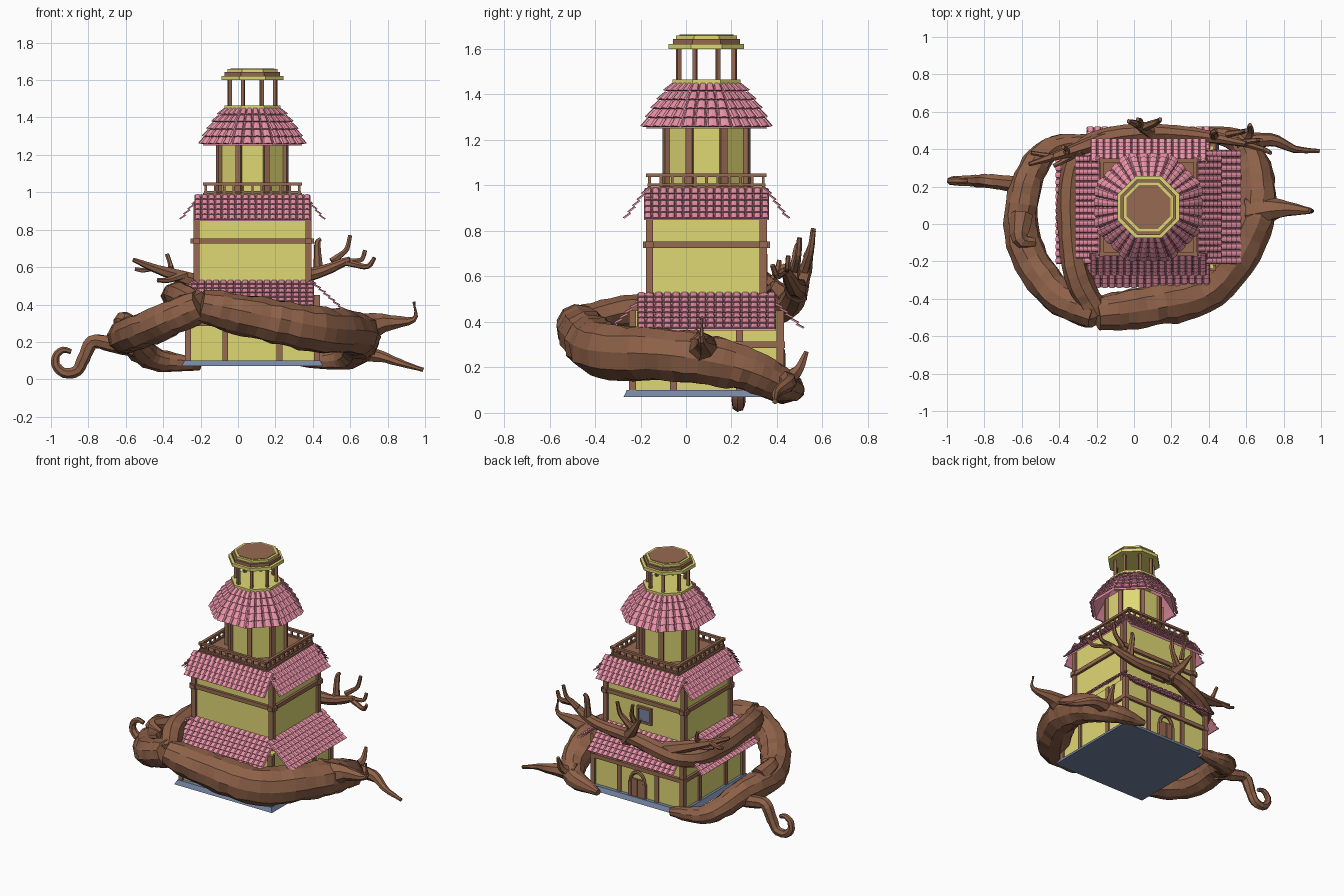
import bpy, bmesh, math, random
from mathutils import Vector, Matrix

if "Cube" in bpy.data.objects:
    bpy.data.objects.remove(bpy.data.objects["Cube"])

random.seed(4)
CX, CY = 0.077, 0.09          # building axis
PI = math.pi


def mat(name, *rgb):
    m = bpy.data.materials.new(name)
    m.diffuse_color = (*rgb, 1)
    m.use_nodes = True
    m.node_tree.nodes["Principled BSDF"].inputs["Base Color"].default_value = m.diffuse_color
    return m


WOOD = mat("timber", .31, .145, .085)
BARK = mat("bark", .27, .12, .066)
WALL = mat("plaster", .74, .69, .175)
PINK = mat("roof_tile", .82, .29, .39)
STONE = mat("stone", .18, .24, .36)


def finish(bm, name, m):
    bmesh.ops.recalc_face_normals(bm, faces=bm.faces)
    me = bpy.data.meshes.new(name)
    bm.to_mesh(me)
    bm.free()
    me.materials.append(m)
    bpy.context.collection.objects.link(bpy.data.objects.new(name, me))


def box(bm, c, s, ang=0):
    """Box relative to the building axis, turned about it by ang."""
    M = (Matrix.Translation((CX, CY, 0)) @ Matrix.Rotation(ang, 4, 'Z')
         @ Matrix.Translation(c) @ Matrix.Diagonal((*s, 1)))
    bmesh.ops.create_cube(bm, size=1, matrix=M)


def prism(name, m, n, z0, z1, ax, ay=None, flare=1):
    """Prism with flat sides facing the axes; ax, ay = half widths."""
    bm = bmesh.new()
    k = 1 / math.cos(PI / n)
    M = (Matrix.Translation((CX, CY, (z0 + z1) / 2)) @ Matrix.Diagonal((ax, ay or ax, 1, 1))
         @ Matrix.Rotation(PI / n, 4, 'Z'))
    bmesh.ops.create_cone(bm, cap_ends=True, segments=n, radius1=k, radius2=k * flare,
                          depth=z1 - z0, matrix=M)
    finish(bm, name, m)


def panel(bm, ang, d0, z0, d1, z1, w0, w1, rows, cols):
    """Sloping roof panel of arched tiles, from inner top edge to outer eave."""
    M = Matrix.Translation((CX, CY, 0)) @ Matrix.Rotation(ang + PI / 2, 4, 'Z')
    slope = Vector((0, d0 - d1, z1 - z0))
    nrm = Vector((0, z1 - z0, d1 - d0)).normalized()

    def pt(u, t, h):
        w = w0 + (w1 - w0) * t
        return bm.verts.new(M @ (Vector((u * w, -d0, z0)) + slope * t + nrm * h))
    bm.faces.new([pt(u, t, -.004) for u, t in ((-1, 0), (1, 0), (1, 1), (-1, 1))])
    for r in range(rows):
        ends = ((r / rows, 0, .9), (min((r + 1.12) / rows, 1.02), .011, 1.02))
        for c in range(cols):
            A, B = [], []
            for ring, (t, lift, grow) in zip((A, B), ends):
                hgt = (w0 + (w1 - w0) * t) / cols * .5
                for k in range(5):
                    a = PI * k / 4
                    u = -1 + (2 * c + 1 - math.cos(a) * grow) / cols
                    ring.append(pt(u, t, lift + math.sin(a) * hgt))
            for k in range(4):
                bm.faces.new([A[k], A[k + 1], B[k + 1], B[k]])
            bm.faces.new(B)
            bm.faces.new([A[0], B[0], B[4], A[4]])


def tube(bm, pts, r0, r1, sides=8, sub=4, wob=.07, swell=0):
    """Faceted limb along a smooth path, tapering r0 to r1 with a mid swell."""
    P = [Vector(p) for p in pts]
    P = [2 * P[0] - P[1]] + P + [2 * P[-1] - P[-2]]
    path = []
    for i in range(1, len(P) - 2):
        a, b, c, d = P[i - 1:i + 3]
        for t in (s / sub for s in range(sub)):
            path.append(.5 * (2 * b + (c - a) * t + (2 * a - 5 * b + 4 * c - d) * t * t
                              + (3 * b - a - 3 * c + d) * t ** 3))
    path.append(P[-2])
    rings, side, n = [], None, len(path) - 1
    for i, p in enumerate(path):
        tan = (path[min(i + 1, n)] - path[max(i - 1, 0)]).normalized()
        side = side or tan.orthogonal()
        side = (side - tan * side.dot(tan)).normalized()
        up = tan.cross(side)
        rad = r0 + (r1 - r0) * i / n + (swell * math.sin(PI * i / n) ** .7 if 0 < i < n else 0)
        ring = []
        for k in range(sides):
            a = 2 * PI * k / sides
            r = rad * (1 + random.uniform(-wob, wob))
            ring.append(bm.verts.new(p + (side * math.cos(a) + up * math.sin(a)) * r))
        rings.append(ring)
    for A, B in zip(rings, rings[1:]):
        for k in range(sides):
            j = (k + 1) % sides
            bm.faces.new([A[k], A[j], B[j], B[k]])
    bm.faces.new(rings[0])
    bm.faces.new(rings[-1])


def twig(bm, a, b, r, sag=.03):
    """Short crooked twig from a to a thin tip at b."""
    a, b = Vector(a), Vector(b)
    low = Vector((sag * .4, 0, -sag))
    tube(bm, [a, a.lerp(b, .35) + low * .6, a.lerp(b, .7) + low, b], r, .011, 6, 3)


SIDES = [-PI / 2, 0, PI / 2, PI]     # front, right, back, left
CORNERS = [(x, y) for x in (-1, 1) for y in (-1, 1)]

# foundation and the two square storeys
prism("foundation", STONE, 4, .07, .1, .378, .365, .96)
prism("lower_walls", WALL, 4, .1, .45, .345, .325)
prism("upper_walls", WALL, 4, .43, .95, .3, .25)

# timber framing
bm = bmesh.new()
for hx, hy, z0, z1, zb, e in ((.345, .325, .1, .45, .3, .02), (.3, .25, .45, .95, .74, .03)):
    for sx, sy in CORNERS:
        box(bm, (sx * hx, sy * hy, (z0 + z1) / 2), (.032, .032, z1 - z0))
    for s in (-1, 1):
        box(bm, (0, s * hy, zb), (2 * (hx + e), .035, .028))
        box(bm, (s * hx, 0, zb), (.035, 2 * (hy + e), .028))
for s, t in CORNERS:
    box(bm, (t * .145, s * .325, .275), (.03, .02, .35))
    box(bm, (s * .345, t * .145, .275), (.02, .03, .35))
finish(bm, "timber_frame", WOOD)

# arched back door and upper back window
bm = bmesh.new()
arch = [(CX + .055 * math.cos(PI * k / 6), CY + .335, .2 + .07 * math.sin(PI * k / 6)) for k in range(7)]
tube(bm, arch, .012, .012, 6, 2, 0)
for s in (-1, 1):
    box(bm, (s * .024, .33, .16), (.042, .02, .12))
    box(bm, (s * .055, .335, .15), (.022, .022, .1))
    box(bm, (s * .05, .255, .64), (.015, .025, .1))
    box(bm, (0, .255, .64 + s * .05), (.11, .025, .015))
finish(bm, "door_and_window_frame", WOOD)
bm = bmesh.new()
box(bm, (0, .25, .64), (.09, .02, .09))
finish(bm, "window_pane", STONE)


# two skirt roofs made of four straight panels each
def skirt(name, z0, z1, dx, dy, wx, wy, rows):
    bm = bmesh.new()
    for i, a in enumerate(SIDES):
        (d0, d1), w = ((dy, wx), (dx, wy))[i % 2]
        panel(bm, a, d0, z0, d1, z1, w, w, rows, 17 - i % 2)
    finish(bm, name, PINK)


skirt("lower_roof", .525, .365, (.3, .48), (.25, .415), .33, .305, 7)
skirt("upper_roof", .985, .85, (.265, .375), (.25, .35), .31, .275, 5)

# balcony deck and railing
bm = bmesh.new()
box(bm, (0, 0, .98), (.53, .52, .03))
for a in SIDES:
    box(bm, (.25, 0, 1.045), (.02, .53, .016), a)
    box(bm, (.25, 0, 1.003), (.016, .52, .01), a)
    for k in range(11):
        box(bm, (.25, -.25 + k * .05, 1.02), (.012, .012, .05), a)
finish(bm, "balcony", WOOD)

# octagonal tower, its tiled roof, and the open lantern on top
prism("tower_walls", WALL, 8, .98, 1.3, .175)
posts, cols, roof = bmesh.new(), bmesh.new(), bmesh.new()
for k in range(8):
    a = k * PI / 4
    box(posts, (.19, 0, 1.14), (.026, .03, .3), a + PI / 8)
    box(cols, (.132, 0, 1.535), (.018, .018, .15), a + PI / 8)
    for r in range(5):
        d, e = (.143 + .033 * q - .0016 * q * q for q in (r, r + 1))
        z = 1.448 - .039 * r
        panel(roof, a, d, z, e, z - .039, d * .414, e * .414, 1, 4)
finish(posts, "tower_posts", WOOD)
finish(cols, "lantern_columns", WOOD)
finish(roof, "tower_roof", PINK)
prism("lantern_floor", WALL, 8, 1.44, 1.465, .15)
prism("lantern_lower_rim", WALL, 8, 1.6, 1.622, .166)
prism("lantern_middle_rim", WOOD, 8, 1.622, 1.643, .148)
prism("lantern_upper_rim", WALL, 8, 1.643, 1.66, .134)
prism("lantern_cap", WOOD, 8, 1.65, 1.663, .118)

# big trunk: right half round the front, then left half down to the back
bm = bmesh.new()
PEAK = (-.2, -.48, .395)
tube(bm, [(.33, .5, .09), (.57, .43, .12), (.65, .24, .2), (.62, -.02, .25), (.4, -.34, .27),
          (.1, -.435, .33), PEAK], .02, .085, 10, 6, swell=.065)
tube(bm, [PEAK, (-.42, -.37, .3), (-.59, -.1, .23), (-.58, .2, .22), (-.45, .4, .11),
          (-.2, .45, .08)], .085, .03, 10, 6, swell=.033)
finish(bm, "main_trunk", BARK)

# roots: coiled left root, hooked right spike, back right root and curl, left knot
bm = bmesh.new()
coil = []
for k in range(7):
    a, r = -PI * k / 3.6, .088 - .007 * k
    coil.append((-.915 + r * math.cos(a), .23, .108 + r * math.sin(a)))
tube(bm, [(-.55, .2, .16), (-.68, .22, .19), (-.78, .23, .2)] + coil, .045, .014, 7)
tube(bm, [(.62, .06, .26), (.78, .08, .3), (.94, .07, .32), (.94, .07, .415)], .11, .008, 7, swell=-.028)
tube(bm, [(.55, .42, .14), (.73, .45, .13), (.86, .4, .09), (.99, .39, .05)], .06, .012, 7, swell=-.008)
twig(bm, (.58, .43, .13), (.62, .53, .27), .045)
tube(bm, [(-.6, .05, .28), (-.61, -.08, .32), (-.53, -.1, .3)], .065, .025, 7)
finish(bm, "roots", BARK)

# upper branch hugging the left side and the back
bm = bmesh.new()
tube(bm, [PEAK, (-.32, -.22, .45), (-.335, .24, .44), (-.22, .43, .46), (.06, .49, .54),
          (.38, .47, .56), (.6, .43, .64)], .07, .018, 8, 6, swell=.014)
finish(bm, "upper_branch", BARK)

# twigs: right end, middle of the back, left end
bm = bmesh.new()
twig(bm, (.43, .47, .58), (.44, .5, .75), .026, -.03)
twig(bm, (.5, .48, .63), (.6, .5, .77), .02)
twig(bm, (.56, .44, .63), (.73, .38, .65), .02, .04)
twig(bm, (.58, .44, .63), (.68, .45, .69), .016)
twig(bm, (.12, .48, .52), (-.03, .55, .72), .055)
twig(bm, (.06, .52, .63), (.14, .56, .8), .025)
twig(bm, (.03, .53, .68), (.02, .56, .81), .02)
twig(bm, (-.15, .45, .5), (-.56, .32, .64), .05, .01)
twig(bm, (-.36, .38, .59), (-.38, .41, .67), .018)
twig(bm, (-.43, .36, .6), (-.55, .38, .59), .016, .01)
twig(bm, (-.28, .39, .56), (-.43, .31, .53), .022, .01)
finish(bm, "twigs", BARK)
